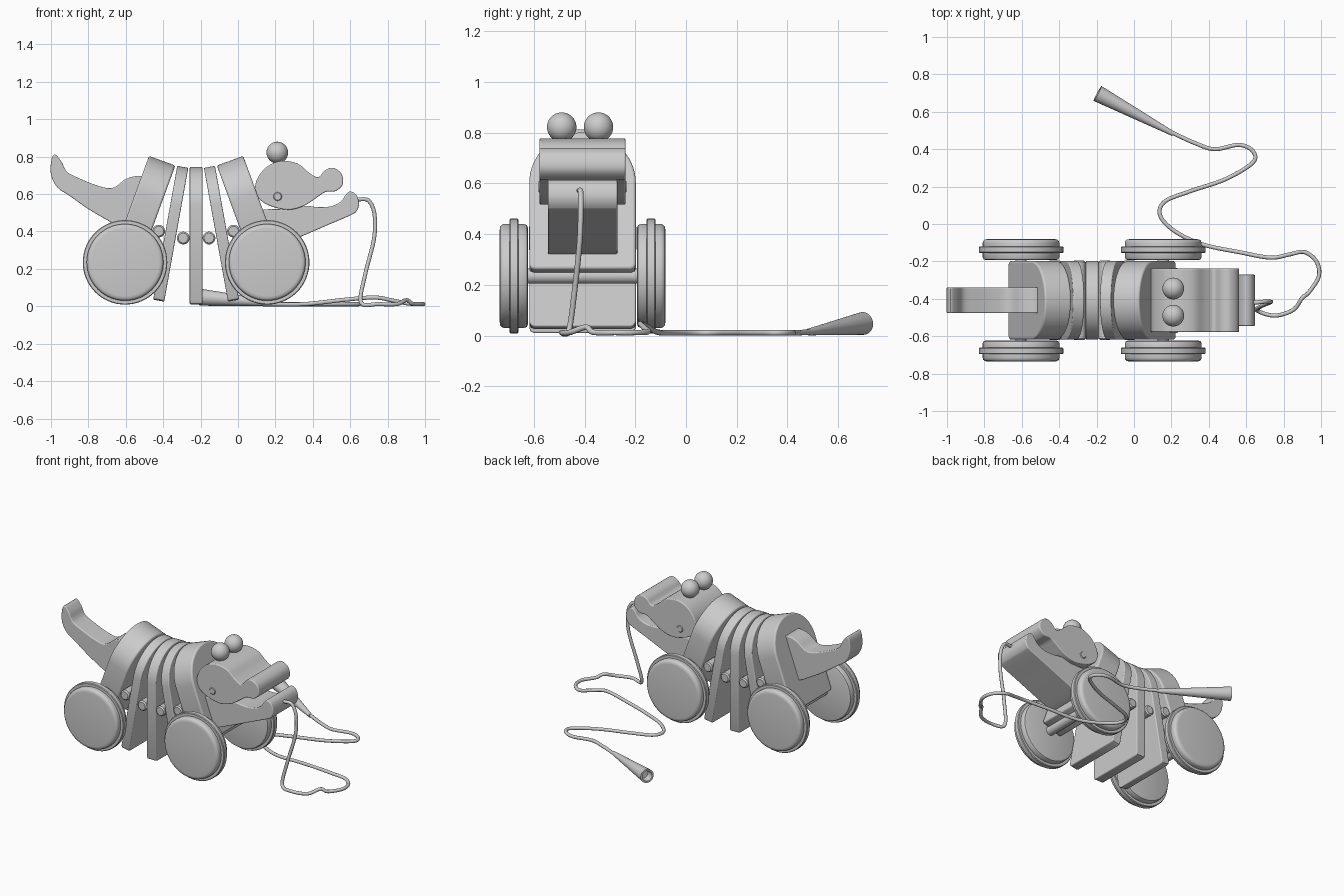
import bpy, bmesh, math
from mathutils import Vector, Matrix

if "Cube" in bpy.data.objects:
    bpy.data.objects.remove(bpy.data.objects["Cube"])

CY = -0.408      # centre line of the toy
MX = -0.224      # middle of the ribbed body


def spline(pts, n=6, closed=True):
    """Catmull-Rom curve through the given points."""
    p = [Vector(q) for q in pts]
    k, out = len(p), []
    for i in range(k if closed else k - 1):
        if closed:
            a, b, c, d = (p[(i + j) % k] for j in (-1, 0, 1, 2))
        else:
            a, b, c, d = p[max(i - 1, 0)], p[i], p[i + 1], p[min(i + 2, k - 1)]
        for s in range(n):
            t = s / n
            out.append(0.5 * (2 * b + (c - a) * t + (2 * a - 5 * b + 4 * c - d) * t * t
                              + (3 * b - a - 3 * c + d) * t ** 3))
    return out if closed else out + [p[-1]]


def finish(name, bm, bevel=0.0):
    bmesh.ops.recalc_face_normals(bm, faces=bm.faces)
    me = bpy.data.meshes.new(name)
    bm.to_mesh(me)
    bm.free()
    ob = bpy.data.objects.new(name, me)
    bpy.context.collection.objects.link(ob)
    if bevel:
        m = ob.modifiers.new("soft_edges", 'BEVEL')
        m.width, m.segments, m.angle_limit = bevel, 3, math.radians(50)
    bpy.ops.object.select_all(action='DESELECT')
    ob.select_set(True)
    bpy.context.view_layer.objects.active = ob
    bpy.ops.object.shade_smooth_by_angle(angle=math.radians(35))
    return ob


def prism(name, pts, half, place, bevel):
    """Extrude a 2D outline by +-half; place(u, v, w) gives the 3D position."""
    bm = bmesh.new()
    lo = [bm.verts.new(place(p[0], p[1], -half)) for p in pts]
    hi = [bm.verts.new(place(p[0], p[1], half)) for p in pts]
    bm.faces.new(lo)
    bm.faces.new(hi)
    for i in range(len(pts)):
        j = (i + 1) % len(pts)
        bm.faces.new((lo[i], lo[j], hi[j], hi[i]))
    return finish(name, bm, bevel)


def side_cut(name, pts, half, bevel=0.006):
    return prism(name, spline(pts), half, lambda u, v, w: (u, CY + w, v), bevel)


def lathe(name, prof, mat, n=64):
    """Revolve (radius, height) points around local z."""
    bm = bmesh.new()
    vs = [bm.verts.new((r, 0, h)) for r, h in prof]
    es = [bm.edges.new(e) for e in zip(vs, vs[1:])]
    bmesh.ops.spin(bm, geom=vs + es, cent=(0, 0, 0), axis=(0, 0, 1),
                   angle=2 * math.pi, steps=n, use_duplicate=False)
    bmesh.ops.remove_doubles(bm, verts=bm.verts, dist=1e-4)
    bm.transform(mat)
    return finish(name, bm)


def rod(name, r, half, x, z, y=CY):
    c = min(0.008, r / 3)
    prof = [(0, -half), (r - c, -half), (r, c - half), (r, half - c), (r - c, half), (0, half)]
    return lathe(name, prof, Matrix.Translation((x, y, z)) @ Matrix.Rotation(math.pi / 2, 4, 'X'), 32)


# Arched body slabs: two thick end blocks and three thin ribs
def slab(name, x, z, length, thick, tilt, bevel):
    R, c = 0.21, 0.02
    out = [(-R + c, 0), (R - c, 0), (R - c * .3, c * .3), (R, c)]
    out += [(R * math.cos(a), length - R + R * math.sin(a))
            for a in (math.pi * i / 32 for i in range(33))]
    out += [(-R, c), (-R + c * .3, c * .3)]
    ob = prism(name, out, thick / 2, lambda u, v, w: (w, u, v), bevel)
    ob.location = (x, CY, z)
    ob.rotation_euler = (0, math.radians(tilt), 0)


slab("middle_rib", MX, 0.01, 0.735, 0.068, 0, 0.006)
for s, end in ((1, "front"), (-1, "rear")):
    slab(end + "_rib", MX + s * 0.2, 0.03, 0.727, 0.06, -10.2 * s, 0.006)
    slab(end + "_body_block", MX + s * 0.379, 0.238, 0.575, 0.15, -20.1 * s, 0.01)
    # Spacer dowels between the slabs
    rod(end + "_inner_dowel", 0.034, 0.212, MX + s * 0.069, 0.365)
    rod(end + "_outer_dowel", 0.034, 0.212, MX + s * 0.2, 0.402)
    # Axles and wheels with a raised tyre band
    ax = MX + s * 0.38
    rod(end + "_axle", 0.03, 0.25, ax, 0.235)
    wheel = [(0, .215), (.188, .215), (.2, .219), (.205, .23), (.205, .253), (.222, .253),
             (.226, .257), (.226, .284), (.222, .288), (.205, .288), (.205, .308),
             (.202, .318), (.194, .325), (.18, .327), (0, .328)]
    for side, word in ((1, "left"), (-1, "right")):
        m = Matrix.Translation((ax, CY, 0.235)) @ Matrix.Rotation(-side * math.pi / 2, 4, 'X')
        lathe(f"{end}_{word}_wheel", wheel, m)

# Head: upper jaw, lower jaw, hinge pin, eyes
side_cut("upper_jaw", [(.09, .62), (.107, .69), (.16, .75), (.235, .777), (.32, .762), (.38, .714),
                       (.428, .69), (.465, .727), (.508, .74), (.552, .71), (.561, .655),
                       (.524, .617), (.47, .612), (.428, .586), (.353, .537), (.267, .516),
                       (.171, .537), (.112, .575)], 0.17)
side_cut("lower_jaw", [(.10, .5), (.267, .52), (.353, .537), (.43, .53), (.5, .535), (.55, .56),
                       (.575, .595), (.6, .614), (.633, .595), (.647, .55), (.635, .51),
                       (.605, .488), (.47, .43), (.33, .37), (.2, .32), (.14, .33)], 0.137)
rod("jaw_pin", 0.027, 0.174, 0.212, 0.587)
for y, word in ((-0.49, "right"), (-0.345, "left")):
    bm = bmesh.new()
    bmesh.ops.create_uvsphere(bm, u_segments=40, v_segments=20, radius=0.058,
                              matrix=Matrix.Translation((0.21, y, 0.822)))
    finish(word + "_eye", bm)

# Tail
side_cut("tail", [(-.98, .812), (-.945, .775), (-.915, .72), (-.855, .687), (-.75, .645),
                  (-.67, .633), (-.6, .68), (-.535, .697), (-.5, .68), (-.48, .6), (-.52, .42),
                  (-.62, .42), (-.69, .455), (-.8, .52), (-.9, .59), (-.965, .635),
                  (-.999, .70), (-.999, .775)], 0.069)

# Pull string from the lower jaw to the handle
path = [(.6, -.42, .565), (.65, -.42, .572), (.7, -.415, .563), (.73, -.415, .49), (.727, -.42, .36),
        (.68, -.44, .17), (.658, -.462, .02), (.75, -.49, .012), (.85, -.46, .012),
        (.9, -.395, .033), (.935, -.365, .013), (.988, -.28, .012), (.975, -.2, .012),
        (.91, -.15, .015), (.83, -.163, .03), (.73, -.18, .047), (.57, -.152, .035),
        (.37, -.11, .013), (.22, -.04, .011), (.14, .045, .011), (.165, .12, .011),
        (.3, .175, .011), (.49, .24, .011), (.635, .328, .011), (.635, .39, .011),
        (.56, .423, .011), (.43, .4, .011), (.32, .435, .011), (.2, .49, .014)]
pts = spline(path, 8, False)
cu = bpy.data.curves.new("pull_string", 'CURVE')
cu.dimensions, cu.bevel_depth, cu.bevel_resolution, cu.use_fill_caps = '3D', 0.011, 3, True
sp = cu.splines.new('POLY')
sp.points.add(len(pts) - 1)
for q, v in zip(sp.points, pts):
    q.co = (*v, 1)
string = bpy.data.objects.new("pull_string", cu)
bpy.context.collection.objects.link(string)
bpy.ops.object.select_all(action='DESELECT')
string.select_set(True)
bpy.context.view_layer.objects.active = string
bpy.ops.object.convert(target='MESH')
bpy.ops.object.shade_smooth_by_angle(angle=math.radians(50))

# Tapered handle with a hollowed end
a, b = Vector((.21, .482, .014)), Vector((-.195, .698, .048))
d = b - a
m = Matrix.Translation(a) @ d.to_track_quat('Z', 'Y').to_matrix().to_4x4()
L = d.length
lathe("pull_handle", [(0, 0), (.013, 0), (.045, L), (.034, L), (.03, L - .05), (0, L - .05)], m, 40)
